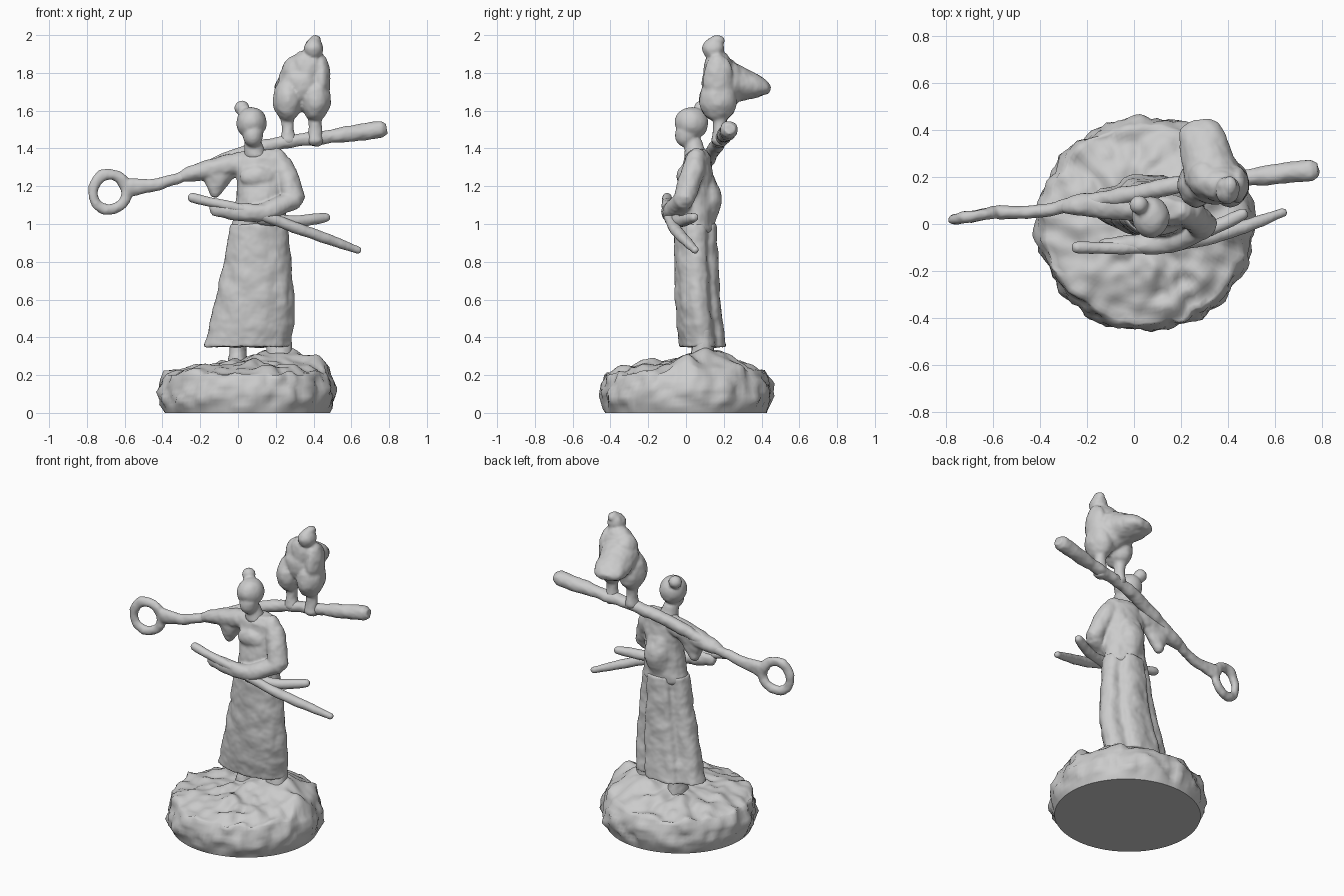
import bpy, bmesh, math
from mathutils import Vector, Matrix, noise

if "Cube" in bpy.data.objects:
    bpy.data.objects.remove(bpy.data.objects["Cube"], do_unlink=True)

UP = Vector((0, 0, 1))
cloth = bpy.data.textures.new("cloth_wrinkles", 'CLOUDS')
cloth.noise_scale = .09


def spline(controls, steps=6):
    """Smooth a few control tuples into a dense Catmull-Rom sequence."""
    padded = [controls[0], *controls, controls[-1]]
    dense = []
    for before, start, end, after in zip(padded, padded[1:], padded[2:], padded[3:]):
        for i in range(steps):
            t = i / steps
            dense.append([s + t * ((e - b) / 2 + t * (b - 2.5 * s + 2 * e - a / 2 + t * (3 * (s - e) + a - b) / 2))
                          for b, s, e, a in zip(before, start, end, after)])
    return dense + [list(controls[-1])]


def bridge(bm, rows):
    for lower, upper in zip(rows, rows[1:]):
        count = len(lower)
        for k in range(count):
            following = (k + 1) % count
            bm.faces.new((lower[k], lower[following], upper[following], upper[k]))


def add_loft(bm, controls, upright=False, sides=24, shape=None, rounded=True):
    """Skin elliptical rings (x, y, z, width[, depth]) along a smooth path."""
    rings = spline([(*c[:4], c[-1]) for c in controls])
    points = [Vector(ring[:3]) for ring in rings]
    last = len(points) - 1
    stations = []
    for i, point in enumerate(points):
        along = (points[min(i + 1, last)] - points[max(i - 1, 0)]).normalized()
        stations.append((point, along, rings[i][3], rings[i][4]))
    if rounded:
        point, along, a, b = stations[0]
        stations.insert(0, (point - along * min(a, b) * .6, along, a * .6, b * .6))
        point, along, a, b = stations[-1]
        stations.append((point + along * min(a, b) * .6, along, a * .6, b * .6))
    rows = []
    for point, along, a, b in stations:
        side = Vector((1, 0, 0)) if upright else along.cross(UP).normalized()
        other = Vector((0, 1, 0)) if upright else side.cross(along)
        row = []
        for k in range(sides):
            angle = math.tau * k / sides
            scale = shape(angle) if shape else 1
            offset = side * a * math.cos(angle) + other * b * math.sin(angle)
            row.append(bm.verts.new(point + offset * scale))
        rows.append(row)
    bridge(bm, rows)
    bm.faces.new(rows[0][::-1])
    bm.faces.new(rows[-1])


def add_ball(bm, centre, size):
    matrix = Matrix.Translation(centre) @ Matrix.Diagonal((*size, 1))
    bmesh.ops.create_icosphere(bm, subdivisions=3, radius=1, matrix=matrix)


def make_object(bm, name):
    bmesh.ops.recalc_face_normals(bm, faces=bm.faces[:])
    for face in bm.faces:
        face.smooth = True
    mesh = bpy.data.meshes.new(name)
    bm.to_mesh(mesh)
    bm.free()
    part = bpy.data.objects.new(name, mesh)
    bpy.context.collection.objects.link(part)
    return part


def fuse(bm, name, wrinkle=.02):
    """Blend overlapping volumes into one sculpted surface."""
    part = make_object(bm, name)
    remesh = part.modifiers.new("fuse", 'REMESH')
    remesh.mode = 'VOXEL'
    remesh.voxel_size = .009
    remesh.use_smooth_shade = True
    displace = part.modifiers.new("wrinkles", 'DISPLACE')
    displace.texture = cloth
    displace.strength = wrinkle
    smooth = part.modifiers.new("soften", 'SMOOTH')
    smooth.iterations = 3


# Rocky base: bulging wall, then a domed and craggy top
def bump(x, y, centre_x, centre_y, width):
    return math.exp(-((x - centre_x) ** 2 + (y - centre_y) ** 2) / (2 * width ** 2))


def ground(x, y, reach):
    dome = .2 + .07 * (1 - reach ** 2)
    mounds = .08 * bump(x, y, .22, .14, .12) + .06 * bump(x, y, .42, 0, .06)
    crag = abs(noise.noise(Vector((x, y, .4)) * 7)) - .2
    grit = noise.noise(Vector((x, y, .5)) * 17)
    return dome + mounds + .04 * crag + .02 * grit


bm = bmesh.new()
SIDES, WALL, TOP = 120, 10, 22
rows = []
for level in range(WALL + TOP):
    on_wall = level < WALL
    rise = min(level / (WALL - 1), 1)
    reach = .94 + .06 * math.sin(math.pi * rise) if on_wall else .92 * (1 - (level - WALL) / TOP)
    row = []
    for k in range(SIDES):
        angle = math.tau * k / SIDES
        spot = Vector((math.cos(angle), math.sin(angle), rise / 2))
        rough = .05 * noise.noise(spot * 4) + .04 * noise.noise(spot * 9)
        radius = reach * (1 + rough * min(rise * 3, 1))
        x, y = .05 + .465 * radius * spot.x, .455 * radius * spot.y
        row.append(bm.verts.new((x, y, .2 * rise if on_wall else ground(x, y, reach))))
    rows.append(row)
bridge(bm, rows)
bm.faces.new(rows[-1])
floor = bm.faces.new(rows[0][::-1])
for edge in floor.edges:
    edge.smooth = False
make_object(bm, "rock_base")

# Feet
for name, x, width in (("right_foot", 0, .045), ("left_foot", .22, .07)):
    bm = bmesh.new()
    add_loft(bm, [(x, .08, .24, width * 1.3, .08), (x, .09, .32, width, .06), (x, .09, .44, width, .05)], upright=True)
    fuse(bm, name)


# Pleated skirt with two deep folds at the back
def folds(angle):
    dip = sum(math.exp(-((angle - math.radians(fold)) / .22) ** 2) for fold in (45, 130))
    return 1 - .2 * dip + .01 * math.cos(9 * angle)


bm = bmesh.new()
add_loft(bm, [(.05, .09, .35, .235, .125), (.09, .06, .62, .205, .12), (.11, .05, 1, .15, .11)],
         upright=True, sides=72, shape=folds, rounded=False)
fuse(bm, "skirt")

# Robe: torso, back bow, chest, sleeves and hands
bm = bmesh.new()
add_loft(bm, [(.11, .05, .97, .15, .1), (.12, .05, 1.15, .13, .1), (.12, .06, 1.35, .14, .07)], upright=True)
add_loft(bm, [(.12, .1, 1, .08, .05), (.12, .1, 1.15, .09, .09), (.12, .09, 1.28, .07, .04)], upright=True)
add_ball(bm, (.1, -.01, 1.25), (.09, .04, .06))
left_elbow = (.3, -.01, 1.13)
add_loft(bm, [(.2, .06, 1.36, .05), (.26, .03, 1.25, .06), (*left_elbow, .06, .05)])
add_loft(bm, [(*left_elbow, .05), (.12, -.08, 1.06, .05), (-.13, -.09, 1.08, .03, .04)])
add_loft(bm, [(.05, .07, 1.33, .06), (-.19, .08, 1.28, .05), (-.3, .07, 1.25, .03)])
add_loft(bm, [(-.1, .08, 1.28, .11, .05), (-.12, .08, 1.16, .03)], upright=True)
fuse(bm, "robe")

# Head, neck and hair bun
bm = bmesh.new()
add_loft(bm, [(.09, .05, 1.36, .06), (.08, .04, 1.44, .045)], upright=True)
add_ball(bm, (.07, .03, 1.535), (.08, .09, .086))
add_ball(bm, (.08, 0, 1.475), (.055, .06, .07))
add_ball(bm, (.02, .08, 1.615), (.04, .04, .04))
fuse(bm, "head", wrinkle=.01)

# Shoulder pole with ring end
bm = bmesh.new()
add_loft(bm, [(-.58, .05, 1.19, .03, .05), (-.38, .06, 1.22, .03), (0, .13, 1.365, .036),
              (.2, .17, 1.425, .036), (.5, .2, 1.465, .038), (.76, .23, 1.5, .048)])
ring = []
for k in range(24):
    angle = math.tau * k / 24
    sway = math.cos(angle)
    ring.append((-.68 + .09 * sway, .035 + .015 * sway, 1.17 + .095 * math.sin(angle), .025, .03))
for start, end in zip(ring, ring[1:] + ring[:1]):
    add_loft(bm, [start, end], sides=12)
fuse(bm, "carrying_pole")

# Swords held across the waist
swords = {
    "long_sword": [(-.25, -.1, 1.14, .025), (.05, -.1, 1.07, .027), (.35, -.05, .965, .032), (.64, .05, .86, .02)],
    "short_sword": [(.12, -.07, 1.03, .035), (.3, -.03, 1.015, .034), (.47, .045, 1.036, .026)],
}
for name, path in swords.items():
    bm = bmesh.new()
    add_loft(bm, path)
    fuse(bm, name, wrinkle=.01)

# Perched bird: body, folded wings, head, fanned tail and legs
bm = bmesh.new()
add_ball(bm, (.34, .2, 1.74), (.12, .12, .13))
add_ball(bm, (.37, .17, 1.82), (.1, .08, .1))
add_ball(bm, (.3, .19, 1.81), (.07, .08, .08))
add_ball(bm, (.44, .17, 1.77), (.05, .08, .13))
add_ball(bm, (.4, .145, 1.93), (.052, .057, .06))
add_ball(bm, (.41, .16, 1.97), (.03, .045, .03))
add_loft(bm, [(.33, .2, 1.75, .12), (.29, .37, 1.725, .095, .065), (.28, .42, 1.715, .08, .035)])
for x in (.265, .41):
    add_ball(bm, (x, .17, 1.66), (.08, .1, .12))
    add_loft(bm, [(x, .18, 1.44, .045), (x, .18, 1.52, .034), (x, .18, 1.62, .05)], upright=True)
fuse(bm, "perched_bird")
